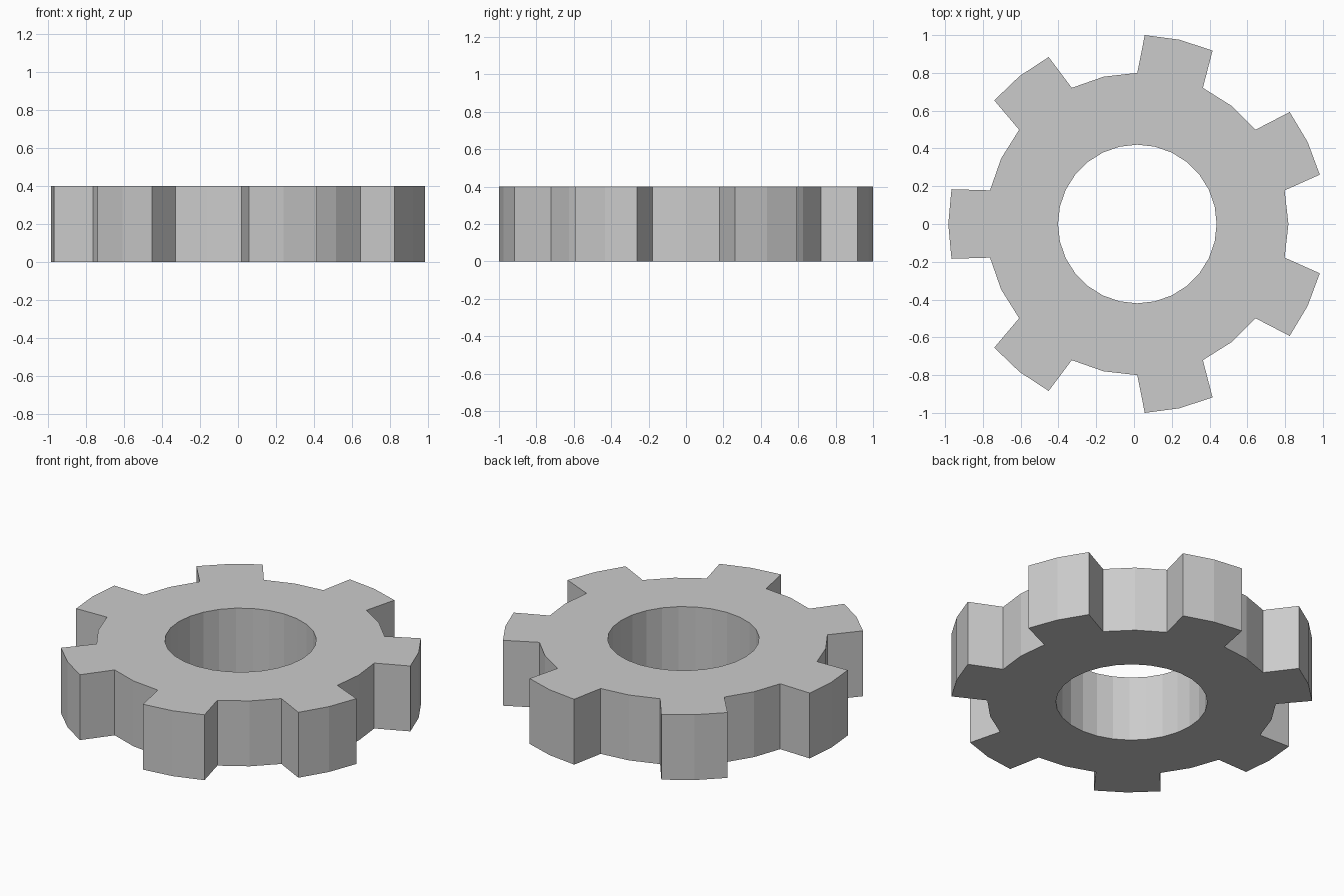
import bpy, bmesh
from math import pi, sin, cos, radians

if "Cube" in bpy.data.objects:
    bpy.data.objects.remove(bpy.data.objects["Cube"])

TEETH = 7
STEP = 2 * pi / (TEETH * 4)          # four profile points per tooth
R_HOLE, R_ROOT, R_TIP = 0.42, 0.80, 1.0008
TIP_HALF = radians(10.6)             # half angle of a tooth tip
HEIGHT = 0.4
CX = 0.0175                          # axis offset that centres the odd-toothed outline

bm = bmesh.new()


def vert(r, a):
    return bm.verts.new((CX + r * cos(a), r * sin(a), 0))


# Inner bore and root circles share the same angular divisions
N = TEETH * 4
hole = [vert(R_HOLE, pi + i * STEP) for i in range(N)]
root = [vert(R_ROOT, pi + i * STEP) for i in range(N)]
for i in range(N):
    j = (i + 1) % N
    bm.faces.new((hole[i], root[i], root[j], hole[j]))

# Teeth: two quads each, centred on every fourth division
for t in range(TEETH):
    c = t * 4
    a = pi + c * STEP
    tip = [vert(R_TIP, a + k * TIP_HALF) for k in (-1, 0, 1)]
    base = [root[(c + k) % N] for k in (-1, 0, 1)]
    for k in range(2):
        bm.faces.new((base[k], tip[k], tip[k + 1], base[k + 1]))

# Raise the flat profile into a solid
ext = bmesh.ops.extrude_face_region(bm, geom=bm.faces[:])
top = [g for g in ext["geom"] if isinstance(g, bmesh.types.BMVert)]
bmesh.ops.translate(bm, verts=top, vec=(0, 0, HEIGHT))

# Keep a bottom cap, whichever way the extrusion treated the source faces
if not any(all(v.co.z < 1e-6 for v in f.verts) for f in bm.faces):
    caps = [f for f in bm.faces if all(v.co.z > HEIGHT - 1e-6 for v in f.verts)]
    dup = bmesh.ops.duplicate(bm, geom=caps)
    low = [g for g in dup["geom"] if isinstance(g, bmesh.types.BMVert)]
    bmesh.ops.translate(bm, verts=low, vec=(0, 0, -HEIGHT))
    bmesh.ops.remove_doubles(bm, verts=bm.verts[:], dist=1e-5)
bmesh.ops.recalc_face_normals(bm, faces=bm.faces[:])

mesh = bpy.data.meshes.new("gear")
bm.to_mesh(mesh)
bm.free()
gear = bpy.data.objects.new("gear", mesh)
bpy.context.collection.objects.link(gear)
